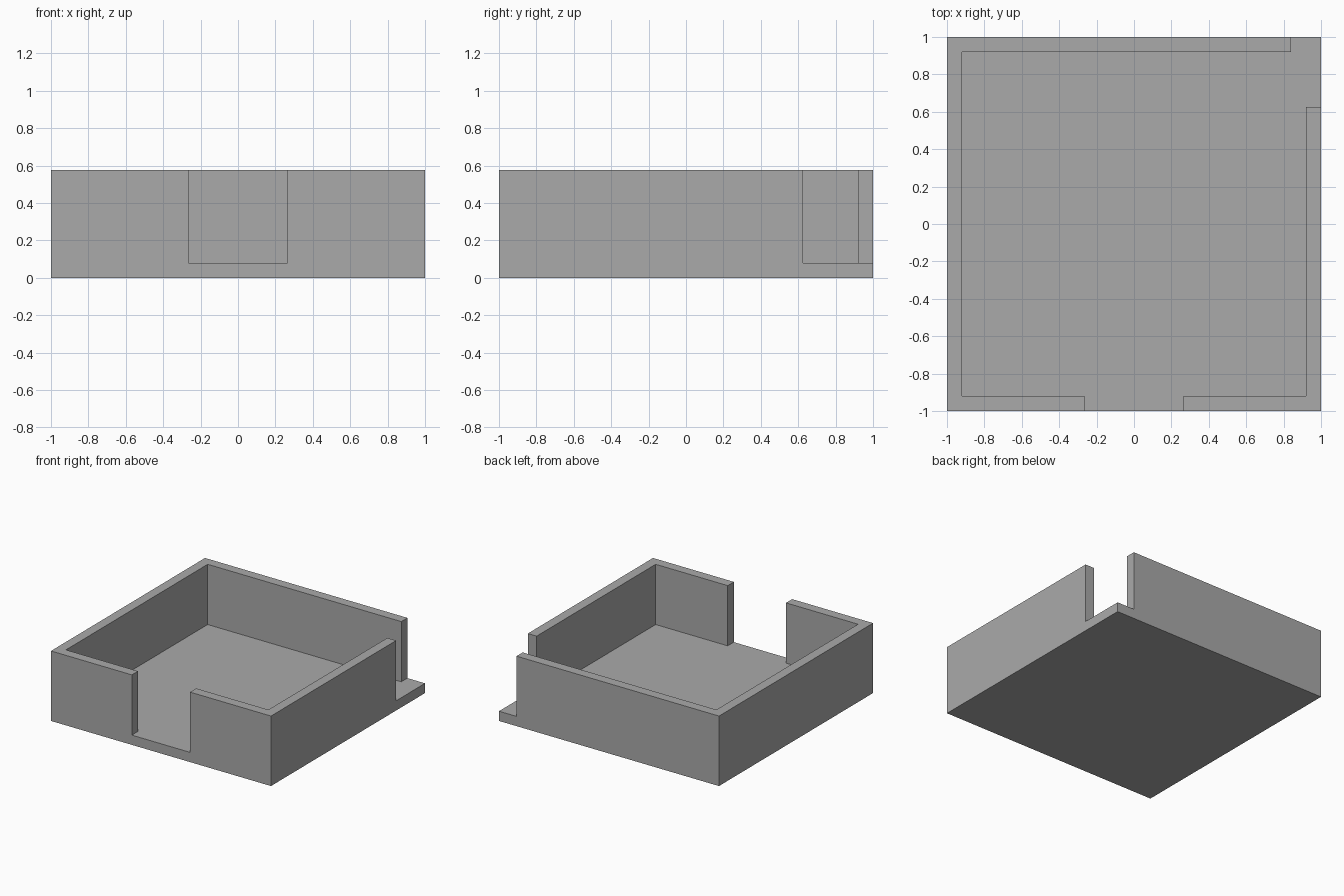
import bpy
import bmesh

cube = bpy.data.objects.get("Cube")
if cube:
    bpy.data.objects.remove(cube, do_unlink=True)

HEIGHT, FLOOR, INNER, OUT = 0.575, 0.08, 0.92, 1.2
GAP = 0.265                        # half width of the front opening
CORNER_X, CORNER_Y = 0.84, 0.625   # where the walls stop at the open corner


def prism(name, outline, bottom, top):
    """Extrude a plan outline into a closed solid."""
    bm = bmesh.new()
    face = bm.faces.new([bm.verts.new((x, y, bottom)) for x, y in outline])
    ext = bmesh.ops.extrude_face_region(bm, geom=[face], use_keep_orig=True)
    verts = [g for g in ext["geom"] if isinstance(g, bmesh.types.BMVert)]
    bmesh.ops.translate(bm, verts=verts, vec=(0, 0, top - bottom))
    bmesh.ops.recalc_face_normals(bm, faces=bm.faces)
    mesh = bpy.data.meshes.new(name)
    bm.to_mesh(mesh)
    bm.free()
    obj = bpy.data.objects.new(name, mesh)
    bpy.context.collection.objects.link(obj)
    return obj


# Solid square block
tray = prism("open_tray", [(-1, -1), (1, -1), (1, 1), (-1, 1)], 0, HEIGHT)

# Cavity with the front opening and the open back corner
cavity = prism("cavity_cutter", [
    (-INNER, -INNER), (-GAP, -INNER), (-GAP, -OUT), (GAP, -OUT),
    (GAP, -INNER), (INNER, -INNER), (INNER, CORNER_Y), (OUT, CORNER_Y),
    (OUT, OUT), (CORNER_X, OUT), (CORNER_X, INNER), (-INNER, INNER),
], FLOOR, OUT)
cavity.hide_render = True

cut = tray.modifiers.new("hollow", "BOOLEAN")
cut.operation = "DIFFERENCE"
cut.solver = "EXACT"
cut.object = cavity
bpy.context.view_layer.objects.active = tray
bpy.ops.object.modifier_apply(modifier=cut.name)
bpy.data.objects.remove(cavity, do_unlink=True)

# Plain grey finish
grey = bpy.data.materials.new("plain_grey")
grey.use_nodes = True
color = (0.4, 0.4, 0.4, 1)
grey.diffuse_color = color
grey.node_tree.nodes["Principled BSDF"].inputs["Base Color"].default_value = color
tray.data.materials.clear()
tray.data.materials.append(grey)
